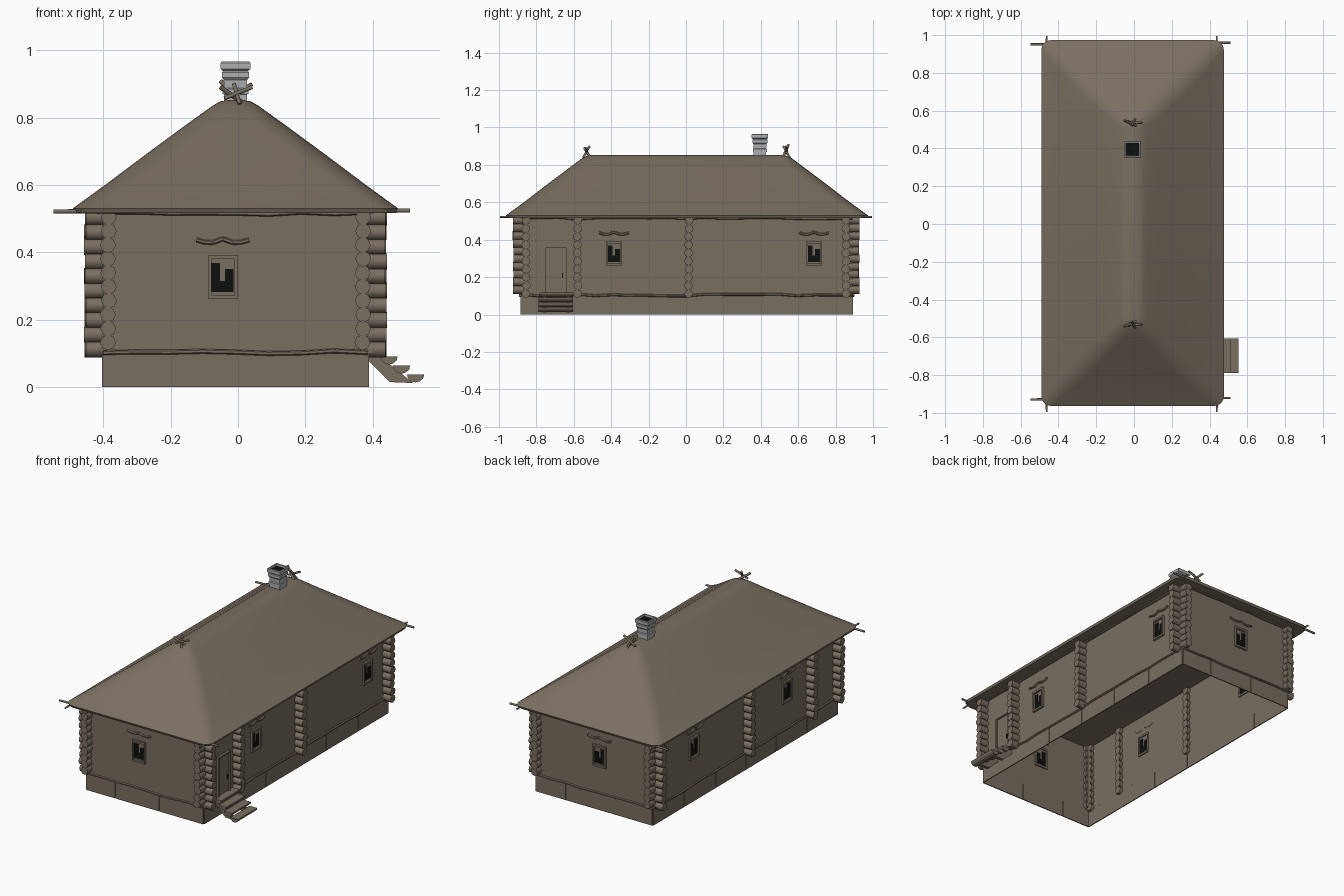
import bpy, bmesh, math, random
from mathutils import Matrix, Vector

if "Cube" in bpy.data.objects:
    bpy.data.objects.remove(bpy.data.objects["Cube"])

random.seed(4)


def material(name, col):
    m = bpy.data.materials.new(name)
    m.diffuse_color = (*col, 1)
    m.use_nodes = True
    m.node_tree.nodes["Principled BSDF"].inputs["Base Color"].default_value = m.diffuse_color
    return m


WOOD = material("weathered brown", (0.195, 0.158, 0.118))
GREY = material("chimney grey", (0.42, 0.43, 0.44))
BLACK = material("dark opening", (0.004, 0.005, 0.005))

XL, XR, YF, YB = -0.40, 0.385, -0.88, 0.89   # wall planes
CX, CY = (XL + XR) / 2, (YF + YB) / 2


# Each wall has its own frame: (along, outward, up)
def frame(o, u, n):
    m = Matrix((u, n, (0, 0, 1))).transposed().to_4x4()
    m.translation = o
    return m


WORLD = Matrix.Identity(4)
FRONT = frame((0, YF, 0), (1, 0, 0), (0, -1, 0))
BACK = frame((0, YB, 0), (1, 0, 0), (0, 1, 0))
RIGHT = frame((XR, 0, 0), (0, 1, 0), (1, 0, 0))
LEFT = frame((XL, 0, 0), (0, 1, 0), (-1, 0, 0))


def box(bm, f, a, b):
    """Box between opposite corners a and b in frame f."""
    a, b = Vector(a), Vector(b)
    m = f @ Matrix.Translation((a + b) / 2) @ Matrix.Diagonal((*(b - a), 1))
    bmesh.ops.create_cube(bm, size=1, matrix=m)


def rod(bm, f, a, b, r, r2=None, sides=8):
    """Round pole from a to b in frame f."""
    a, b = f @ Vector(a), f @ Vector(b)
    d = b - a
    m = Matrix.Translation((a + b) / 2) @ d.to_track_quat('Z', 'Y').to_matrix().to_4x4()
    bmesh.ops.create_cone(bm, cap_ends=True, segments=sides, radius1=r,
                          radius2=r if r2 is None else r2, depth=d.length, matrix=m)


def loft(bm, loops, cap_start=True, cap_end=True):
    rings = [[bm.verts.new(p) for p in l] for l in loops]
    for p, q in zip(rings, rings[1:]):
        for i in range(len(p)):
            j = (i + 1) % len(p)
            bm.faces.new((p[i], p[j], q[j], q[i]))
    if cap_start:
        bm.faces.new(rings[0][::-1])
    if cap_end:
        bm.faces.new(rings[-1])


def finish(bm, name, mat, smooth=None):
    bmesh.ops.recalc_face_normals(bm, faces=bm.faces)
    me = bpy.data.meshes.new(name)
    bm.to_mesh(me)
    bm.free()
    me.materials.append(mat)
    ob = bpy.data.objects.new(name, me)
    bpy.context.collection.objects.link(ob)
    if smooth:
        bpy.ops.object.select_all(action='DESELECT')
        ob.select_set(True)
        bpy.context.view_layer.objects.active = ob
        bpy.ops.object.shade_smooth_by_angle(angle=math.radians(smooth))
    return ob


def rounded(hx, hy, r, z, n=5):
    """Rounded rectangle loop around the house centre."""
    pts = []
    for k, (sx, sy) in enumerate(((1, 1), (-1, 1), (-1, -1), (1, -1))):
        for i in range(n):
            t = math.pi / 2 * (k + i / (n - 1))
            pts.append((CX + sx * (hx - r) + r * math.cos(t),
                        CY + sy * (hy - r) + r * math.sin(t), z))
    return pts


# Walls: a shell open at the bottom
bm = bmesh.new()
ring = ((XL, YF), (XR, YF), (XR, YB), (XL, YB))
loft(bm, [[(x, y, z) for x, y in ring] for z in (0, 0.1, 0.52)], False, False)
finish(bm, "walls", WOOD)

# Foundation panels with narrow joints
bm = bmesh.new()
for f, cuts in ((FRONT, (XL, -0.205, 0.09, XR)), (BACK, (XL, -0.12, 0.18, XR)),
                (RIGHT, (YF, -0.58, -0.29, 0.0, 0.29, 0.595, YB)),
                (LEFT, (YF, -0.58, -0.29, 0.0, 0.29, 0.595, YB))):
    for a, b in zip(cuts, cuts[1:]):
        box(bm, f, (a + 0.002, -0.002, 0), (b - 0.002, 0.004, 0.1))
finish(bm, "foundation_panels", WOOD)

# Hipped roof with softened hips and ridge
bm = bmesh.new()
loft(bm, [rounded(*p) for p in (
    (0.462, 0.945, 0.04, 0.517), (0.478, 0.962, 0.05, 0.516), (0.483, 0.968, 0.05, 0.53),
    (0.38, 0.865, 0.07, 0.605), (0.267, 0.755, 0.08, 0.69), (0.15, 0.64, 0.07, 0.776),
    (0.068, 0.562, 0.05, 0.835), (0.045, 0.535, 0.035, 0.848), (0.018, 0.515, 0.015, 0.852))])
finish(bm, "roof", WOOD, 50)

# Stacked log ends at corners and cross walls
bm = bmesh.new()
for f, spots, reach, z0 in ((FRONT, (-0.385, 0.37), 0.044, 0.112),
                            (BACK, (-0.385, 0.37), 0.036, 0.112),
                            (RIGHT, (-0.855, -0.58, 0.015, 0.855), 0.054, 0.09),
                            (LEFT, (-0.855, -0.60, 0.0, 0.855), 0.054, 0.09)):
    step = (0.525 - z0) / 10
    for u in spots:
        for i in range(10):
            z = z0 + step * (i + 0.5)
            du = random.uniform(-0.002, 0.002)
            rod(bm, f, (u + du, -0.02, z),
                (u + du, reach + random.uniform(-0.003, 0.003), z), 0.0235)
finish(bm, "log_ends", WOOD, 50)

# Wavy sill and eave poles along each wall
bm = bmesh.new()
for f, lo, hi in ((FRONT, XL, XR), (BACK, XL, XR), (RIGHT, YF, YB), (LEFT, YF, YB)):
    n = round((hi - lo) / 0.1)
    for z, d, amp in ((0.104, 0.006, 0.005), (0.515, 0.012, 0.005)):
        pts = [(lo + (hi - lo) * i / n, d, z + random.uniform(-amp, amp)) for i in range(n + 1)]
        for a, b in zip(pts, pts[1:]):
            rod(bm, f, a, b, 0.007, sides=6)
finish(bm, "wall_poles", WOOD)

# Windows: frame, panes and carved cornice
frames, panes = bmesh.new(), bmesh.new()
for f, u in ((FRONT, -0.045), (BACK, -0.045), (RIGHT, -0.385), (RIGHT, 0.685),
             (LEFT, -0.39), (LEFT, 0.5)):
    for s in (-1, 1):
        box(frames, f, (u + s * 0.034, -0.006, 0.262), (u + s * 0.043, 0.012, 0.392))
    for z in (0.262, 0.38):
        box(frames, f, (u - 0.034, -0.006, z), (u + 0.034, 0.012, z + 0.012))
    box(panes, f, (u - 0.033, -0.002, 0.282), (u - 0.008, 0.004, 0.368))
    box(panes, f, (u - 0.008, -0.002, 0.282), (u + 0.006, 0.004, 0.315))
    box(panes, f, (u + 0.006, -0.002, 0.282), (u + 0.032, 0.004, 0.35))
    pts = [(-0.078, 0.437), (-0.055, 0.43), (-0.03, 0.429), (0, 0.44),
           (0.03, 0.429), (0.055, 0.43), (0.078, 0.437)]
    for (a, za), (b, zb) in zip(pts, pts[1:]):
        rod(frames, f, (u + a, 0.005, za), (u + b, 0.005, zb), 0.007, sides=6)
finish(frames, "window_frames", WOOD)
finish(panes, "window_panes", BLACK)

# Door with surround and handle
bm = bmesh.new()
box(bm, RIGHT, (-0.75, -0.004, 0.12), (-0.645, 0.006, 0.352))
for u in (-0.755, -0.648):
    box(bm, RIGHT, (u, -0.004, 0.115), (u + 0.008, 0.014, 0.358))
box(bm, RIGHT, (-0.755, -0.004, 0.35), (-0.64, 0.014, 0.358))
finish(bm, "door", WOOD)
bm = bmesh.new()
box(bm, RIGHT, (-0.664, 0.004, 0.195), (-0.658, 0.012, 0.222))
finish(bm, "door_handle", BLACK)

# Steps: half-log treads on two sloping stringers
bm = bmesh.new()
for x, z, w in ((0.41, 0.118, 0.026), (0.448, 0.091, 0.026), (0.485, 0.064, 0.026), (0.527, 0.038, 0.026)):
    arc = [(x + w * math.cos(t), z + 0.024 * math.sin(t))
           for t in (math.pi * (1 + i / 6) for i in range(7))]
    y = -0.79 + random.uniform(0, 0.015)
    loft(bm, [[(a, yy, b) for a, b in arc] for yy in (y, -0.605)])
for y in (-0.765, -0.64):
    side = ((0.38, 0.085), (0.45, 0.015), (0.52, 0.012), (0.50, 0.028), (0.41, 0.1), (0.38, 0.1))
    loft(bm, [[(a, yy, b) for a, b in side] for yy in (y, y + 0.02)])
finish(bm, "entrance_steps", WOOD)

# Eave poles crossing beyond the roof corners
bm = bmesh.new()
for y in (-0.925, 0.955):
    rod(bm, WORLD, (-0.548, y - 0.004, 0.521), (CX, y, 0.527), 0.006, 0.01)
    rod(bm, WORLD, (0.51, y + 0.004, 0.524), (CX, y, 0.527), 0.006, 0.01)
for x, e in ((-0.462, -0.012), (0.438, 0.012)):
    rod(bm, WORLD, (x, -0.995, 0.522), (x + e, 0, 0.526), 0.005, 0.01)
    rod(bm, WORLD, (x, 0.995, 0.522), (x + e, 0, 0.526), 0.005, 0.01)
finish(bm, "eave_poles", WOOD, 50)

# Crossed sticks at the ridge ends
bm = bmesh.new()
for y, s, h in ((-0.525, -1, 0.0), (0.53, 1, 0.018)):
    rod(bm, WORLD, (-0.052, y + s * 0.018, 0.89 + h), (0.012, y - s * 0.01, 0.845), 0.007)
    rod(bm, WORLD, (0.042, y + s * 0.005, 0.89 + h / 2), (-0.04, y + s * 0.012, 0.857), 0.006)
    rod(bm, WORLD, (-0.012, y - s * 0.01, 0.9), (0.005, y + s * 0.025, 0.84), 0.006)
finish(bm, "ridge_sticks", WOOD, 50)


# Chimney: stepped profile with a hollow top
def square(h, z):
    return [(CX + a * h, 0.395 + b * h, z) for a, b in ((-1, -1), (1, -1), (1, 1), (-1, 1))]


bm = bmesh.new()
loft(bm, [square(*p) for p in (
    (0.034, 0.82), (0.034, 0.868), (0.038, 0.87), (0.038, 0.884), (0.034, 0.888), (0.035, 0.912),
    (0.04, 0.918), (0.04, 0.934), (0.037, 0.938), (0.044, 0.944), (0.044, 0.962),
    (0.041, 0.966), (0.034, 0.966), (0.033, 0.945))], True, False)
finish(bm, "chimney", GREY)
bm = bmesh.new()
box(bm, WORLD, (CX - 0.0335, 0.3615, 0.947), (CX + 0.0335, 0.4285, 0.953))
finish(bm, "chimney_opening", BLACK)
